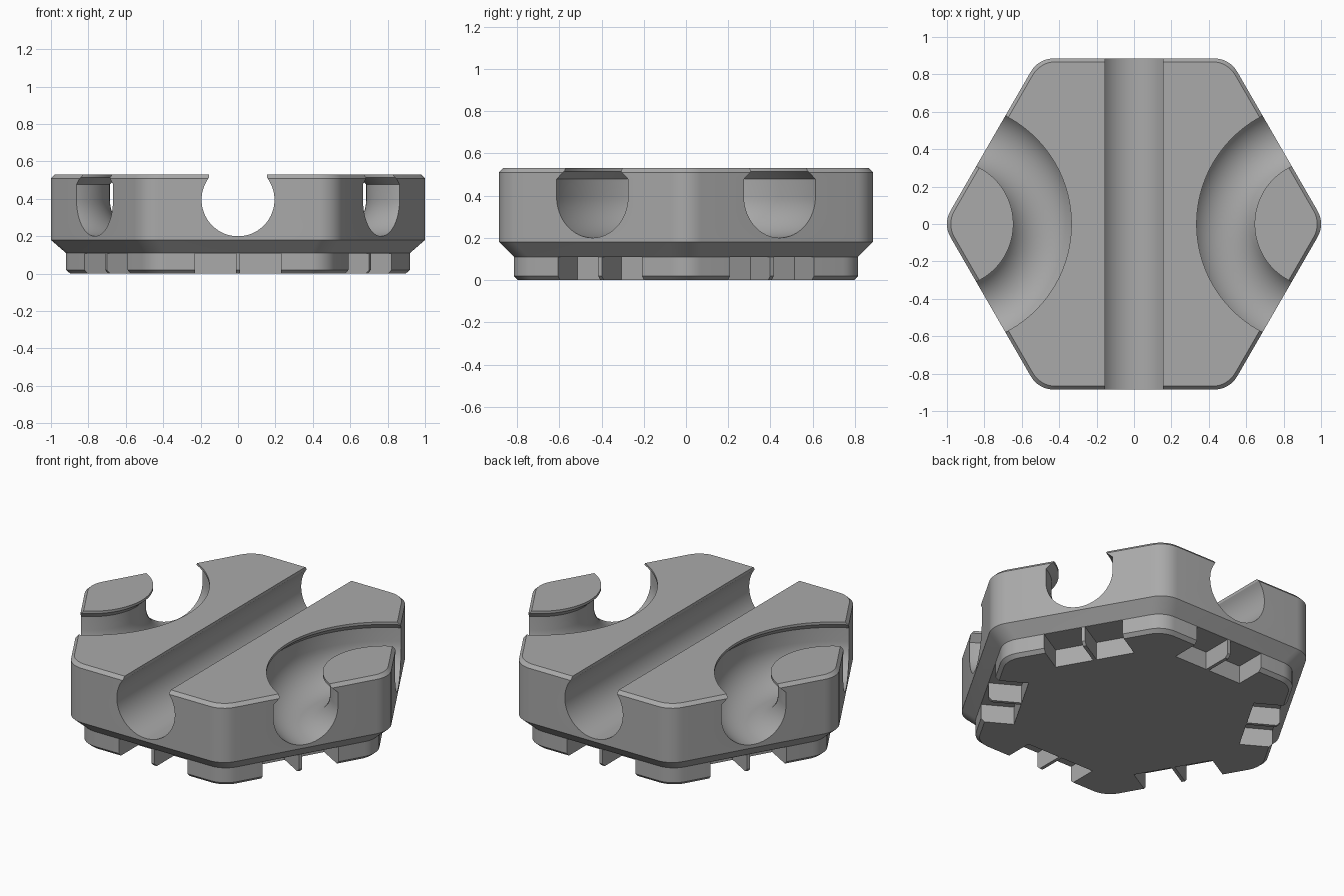
import bpy, bmesh, math
from mathutils import Matrix, Vector

cube = bpy.data.objects.get("Cube")
if cube:
    bpy.data.objects.remove(cube, do_unlink=True)

GROOVE_R, GROOVE_Z, LIP = 0.195, 0.395, 0.155
CORNER_R = 0.14


def rounded_hexagon(apothem, steps=8):
    """Points of a hexagon with rounded corners, one corner on +x."""
    centre = (apothem - CORNER_R) / math.cos(math.pi / 6)
    points = []
    for k in range(6):
        a = k * math.pi / 3
        for s in range(steps + 1):
            b = a + (s / steps - 0.5) * math.pi / 3
            points.append((centre * math.cos(a) + CORNER_R * math.cos(b),
                           centre * math.sin(a) + CORNER_R * math.sin(b)))
    return points


def bridge(bm, rings, closed=False):
    """Join matching loops of vertices with quads, capping an open stack."""
    n = len(rings[0])
    pairs = list(zip(rings, rings[1:]))
    if closed:
        pairs.append((rings[-1], rings[0]))
    else:
        bm.faces.new(rings[0])
        bm.faces.new(rings[-1])
    for lo, hi in pairs:
        for i in range(n):
            j = (i + 1) % n
            bm.faces.new((lo[i], lo[j], hi[j], hi[i]))


def finish(bm, name):
    bmesh.ops.recalc_face_normals(bm, faces=bm.faces[:])
    mesh = bpy.data.meshes.new(name)
    bm.to_mesh(mesh)
    bm.free()
    obj = bpy.data.objects.new(name, mesh)
    bpy.context.collection.objects.link(obj)
    return obj


def arc(start, end, steps):
    """Groove arc as (offset, height), angles in degrees."""
    angles = [math.radians(start + (end - start) * i / steps) for i in range(steps + 1)]
    return [(GROOVE_R * math.cos(a), GROOVE_Z + GROOVE_R * math.sin(a)) for a in angles]


# Tile body: chamfered base, flared underside, wall and bevelled rim
bm = bmesh.new()
layers = [(0, 0.795), (0.02, 0.815), (0.11, 0.815),
          (0.18, 0.885), (0.51, 0.885), (0.53, 0.867)]
bridge(bm, [[bm.verts.new((x, y, z)) for x, y in rounded_hexagon(a)]
            for z, a in layers])
tile = finish(bm, "hexagonal_track_tile")

# Cutters: straight channel with overhanging lips
bm = bmesh.new()
overhang = math.degrees(math.acos(LIP / GROOVE_R))
straight = [(-LIP, 0.6)] + arc(180 - overhang, 360 + overhang, 48) + [(LIP, 0.6)]
bridge(bm, [[bm.verts.new((x, y, z)) for x, z in straight] for y in (-1.2, 1.2)])

# Curved channels around the left and right corners
curved = ([(-LIP, 0.6), (-LIP, 0.515), (-GROOVE_R, 0.478)] + arc(180, 360, 32)
          + [(GROOVE_R, 0.478), (LIP, 0.515), (LIP, 0.6)])
for side in (-1, 1):
    rings = []
    for i in range(128):
        a = math.tau * i / 128
        rings.append([bm.verts.new((side * 0.985 + (0.495 + r) * math.cos(a),
                                    (0.495 + r) * math.sin(a), z)) for r, z in curved])
    bridge(bm, rings, closed=True)

# Paired clip notches under every side, leaving a thin rib between them
for k in range(6):
    turn = Matrix.Rotation(k * math.pi / 3, 4, 'Z')
    for side in (-1, 1):
        place = Matrix.Translation(Vector((side * 0.12, -0.815, 0)))
        size = Matrix.Diagonal((0.22, 0.37, 0.218, 1))
        bmesh.ops.create_cube(bm, size=1, matrix=turn @ place @ size)
cutter = finish(bm, "channel_cutter")
cutter.hide_render = True

# Carve the tile
cut = tile.modifiers.new("channels", 'BOOLEAN')
cut.operation = 'DIFFERENCE'
cut.solver = 'EXACT'
cut.object = cutter
bpy.ops.object.select_all(action='DESELECT')
tile.select_set(True)
bpy.context.view_layer.objects.active = tile
bpy.ops.object.modifier_apply(modifier=cut.name)
bpy.data.objects.remove(cutter, do_unlink=True)

# Plain grey finish
grey = bpy.data.materials.new("light grey")
grey.use_nodes = True
colour = (0.4, 0.4, 0.4, 1)
grey.diffuse_color = colour
grey.node_tree.nodes["Principled BSDF"].inputs["Base Color"].default_value = colour
tile.data.materials.clear()
tile.data.materials.append(grey)
bpy.ops.object.shade_smooth_by_angle(angle=math.radians(30))
